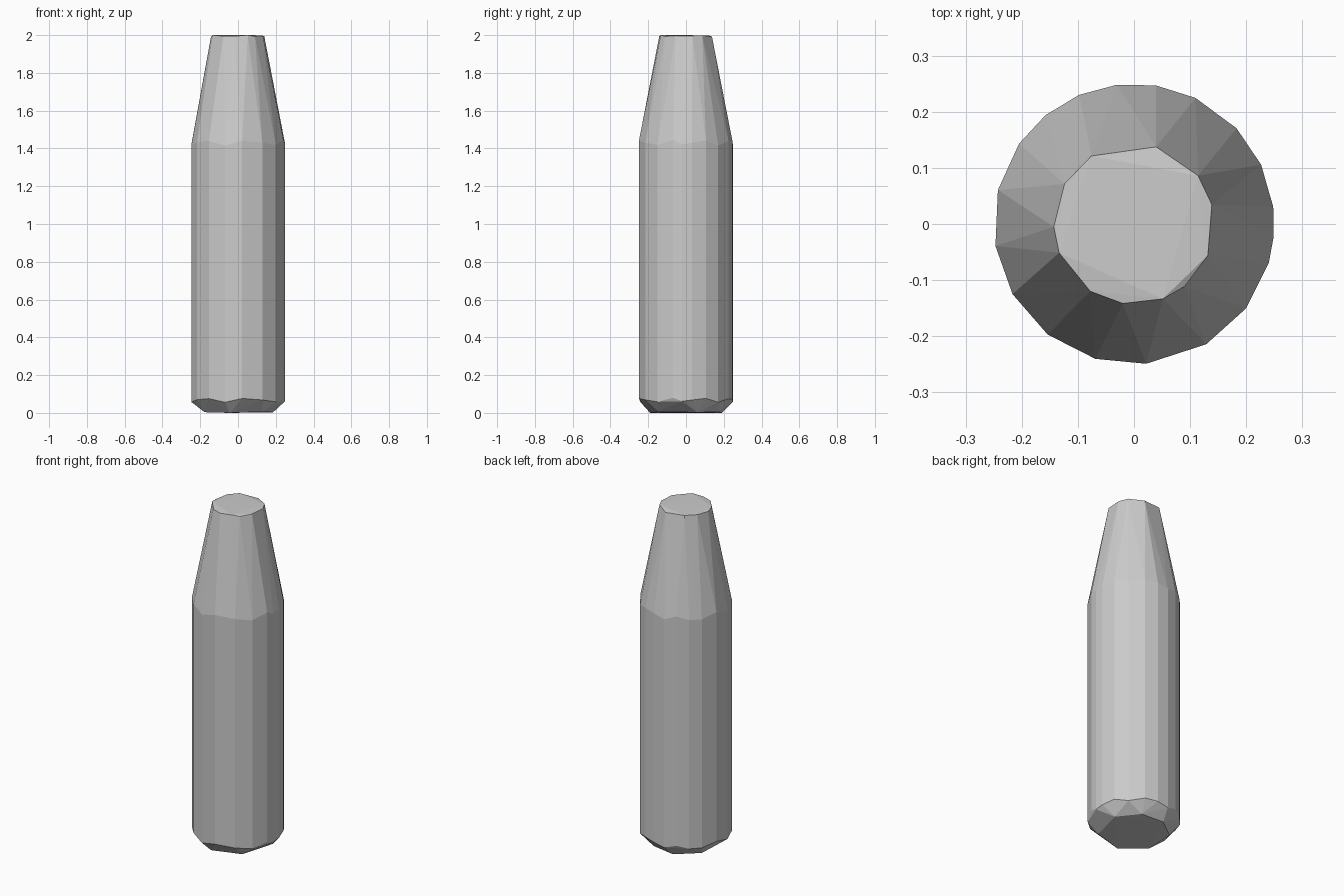
import bpy
import bmesh
import math

cube = bpy.data.objects.get("Cube")
if cube:
    bpy.data.objects.remove(cube, do_unlink=True)

grey = bpy.data.materials.new("plain grey")
grey.use_nodes = True
colour = (0.6, 0.6, 0.6, 1)
grey.diffuse_color = colour
grey.node_tree.nodes["Principled BSDF"].inputs["Base Color"].default_value = colour

# Irregular facet directions, in degrees, of the body, the blunt tip and the base
BODY = [7, 25, 43, 64, 81, 97, 113, 129, 145, 166, 189, 210, 232, 254, 275, 301, 323, 344, 355]
TIP = [14, 37, 74, 122, 150, 182, 201, 237, 262, 291, 309, 337]
BASE = [18, 62, 104, 151, 205, 257, 312]


def ring(bm, angles, radius, z, wobble):
    """Add a loop of points whose height varies a little."""
    for i, angle in enumerate(angles):
        a = math.radians(angle)
        bm.verts.new((radius * math.cos(a), radius * math.sin(a),
                      z + wobble * math.sin(2.3 * i)))


# Faceted body: tapered nose, straight barrel and chamfered foot in one hull
bm = bmesh.new()
ring(bm, TIP, 0.143, 1.996, 0.004)
ring(bm, BODY, 0.25, 1.43, 0.015)
ring(bm, BODY, 0.25, 0.068, 0.012)
ring(bm, BASE, 0.195, 0.003, 0.003)
hull = bmesh.ops.convex_hull(bm, input=bm.verts)
loose = {g for g in hull["geom_interior"] + hull["geom_unused"]
         if isinstance(g, bmesh.types.BMVert)}
bmesh.ops.delete(bm, geom=list(loose), context="VERTS")
bmesh.ops.recalc_face_normals(bm, faces=bm.faces)

mesh = bpy.data.meshes.new("tapered_body")
bm.to_mesh(mesh)
bm.free()
mesh.materials.append(grey)
body = bpy.data.objects.new("tapered_body", mesh)
bpy.context.collection.objects.link(body)
